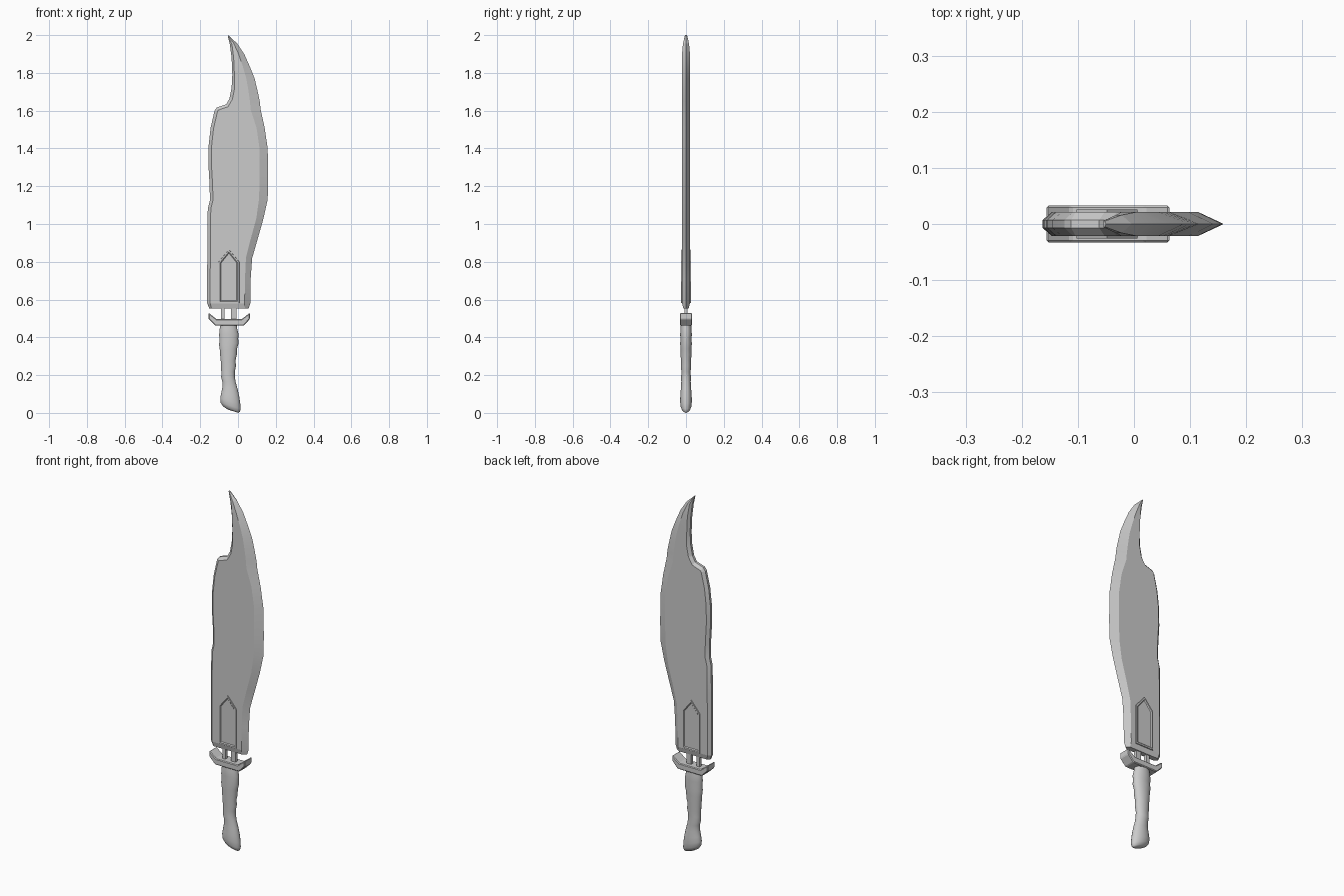
import bpy, bmesh, math
from mathutils import Vector


def make(name, verts, faces, smooth=None):
    me = bpy.data.meshes.new(name)
    me.from_pydata(verts, [], faces)
    bm = bmesh.new()
    bm.from_mesh(me)
    bmesh.ops.remove_doubles(bm, verts=bm.verts, dist=1e-5)
    bmesh.ops.recalc_face_normals(bm, faces=bm.faces)
    bm.to_mesh(me)
    bm.free()
    ob = bpy.data.objects.new(name, me)
    bpy.context.collection.objects.link(ob)
    if smooth:
        bpy.ops.object.select_all(action='DESELECT')
        ob.select_set(True)
        bpy.context.view_layer.objects.active = ob
        bpy.ops.object.shade_smooth_by_angle(angle=math.radians(smooth))
    return ob


def loft(name, rings, smooth=None):
    n = len(rings[0])
    verts = [p for r in rings for p in r]
    faces = [(i*n+j, i*n+(j+1) % n, (i+1)*n+(j+1) % n, (i+1)*n+j)
             for i in range(len(rings)-1) for j in range(n)]
    faces += [tuple(range(n))[::-1], tuple(range((len(rings)-1)*n, len(rings)*n))]
    return make(name, verts, faces, smooth)


# Blade: rows of (spine x, spine z, edge x, edge z, width of the ground edge)
T = 0.021
rows = [(-.163, .58, .065, .58, .03), (-.163, .75, .067, .71, .03),
        (-.162, .92, .075, .82, .033), (-.16, 1.08, .104, .92, .037),
        (-.149, 1.125, .135, 1.03, .038), (-.15, 1.2, .157, 1.13, .046),
        (-.157, 1.32, .16, 1.24, .045), (-.155, 1.42, .157, 1.4, .043),
        (-.145, 1.51, .141, 1.51, .043), (-.124, 1.6, .12, 1.605, .053),
        (-.112, 1.617, .115, 1.65, .052), (-.062, 1.634, .109, 1.68, .05),
        (-.045, 1.665, .1, 1.72, .047), (-.034, 1.72, .088, 1.77, .044),
        (-.03, 1.79, .064, 1.83, .037), (-.034, 1.88, .033, 1.90, .03),
        (-.043, 1.95, -.004, 1.955, .018)]
rings = [[(-.152, -.004, .553), (-.14, -.014, .553), (.036, -.014, .553), (.056, 0, .553),
          (.036, .014, .553), (-.14, .014, .553), (-.152, .004, .553)]]
for i, (xl, zl, xr, zr, w) in enumerate(rows):
    a, b = rows[max(i-1, 0)], rows[min(i+1, len(rows)-1)]
    d = Vector((b[0]-a[0], b[1]-a[1])).normalized()
    o = .016 if i < 14 else .011
    xi, zi = xl + d.y*o, zl - d.x*o
    t = T if i < 16 else .016
    rings.append([(xl, -.007, zl), (xi, -t, zi), (xr-w, -t, zr), (xr, 0, zr),
                  (xr-w, t, zr), (xi, t, zi), (xl, .007, zl)])
rings.append([(-.055, -.004, 2), (-.054, -.006, 1.999), (-.052, -.005, 1.999), (-.05, 0, 1.998),
              (-.052, .005, 1.999), (-.054, .006, 1.999), (-.055, .004, 2)])
loft("blade", rings, 12)


# Raised pointed panel frame on both faces
def arch(d, y):
    l, r, c = -.104 + d, .008 - d, -.048
    return [(l, y, .58+d), (r, y, .58+d), (r, y, .80-d*.4), (c, y, .866-d*1.35), (l, y, .80-d*.4)]


for side, s in (("front", -1), ("back", 1)):
    loft("panel_" + side, [arch(0, .015*s), arch(.002, .026*s), arch(.010, .026*s),
                           arch(.015, .0218*s)])


# Two tang rods between blade and guard
def box(name, x0, x1, y, z0, z1):
    loft(name, [[(x0, -y, z), (x1, -y, z), (x1, y, z), (x0, y, z)] for z in (z0, z1)])


box("tang_left", -.091, -.072, .009, .48, .57)
box("tang_right", -.037, -.009, .009, .48, .57)

# Cross guard with upturned ends
prof = [(-.156, .53), (-.113, .496), (.019, .496), (.063, .53),
        (.063, .497), (.03, .462), (-.121, .462), (-.156, .497)]
guard = loft("guard", [[(x, y, z) for x, z in prof] for y in (-.033, .033)])
bev = guard.modifiers.new("bevel", 'BEVEL')
bev.width = .004
bev.segments = 1

# Handle: (z, left x, right x, half depth, tilt of the ring)
grip = [(.47, -.092, -.008, .027, 0), (.445, -.097, -.004, .029, 0), (.415, -.100, .003, .031, .03),
        (.39, -.098, .001, .029, .06), (.365, -.1, .003, .031, .08), (.335, -.096, -.005, .028, .1),
        (.305, -.094, -.006, .029, .1), (.275, -.091, -.013, .026, .1), (.245, -.090, -.011, .027, .1),
        (.215, -.088, -.017, .024, .08), (.19, -.089, -.017, .026, .05), (.165, -.083, -.013, .025, 0),
        (.13, -.083, -.002, .027, -.1), (.095, -.089, .007, .030, -.2), (.065, -.094, .012, .031, -.25),
        (.040, -.092, .014, .029, -.3), (.023, -.078, .010, .023, -.3), (.013, -.055, .002, .012, -.3)]
N = 24
rings = []
for z, l, r, ry, k in grip:
    c, rx = (l+r)/2, (r-l)/2
    rings.append([(c + rx*math.cos(a), ry*math.sin(a), max(0, z + k*rx*math.cos(a)))
                  for a in (2*math.pi*j/N for j in range(N))])
loft("handle", rings, 60)
low = min(v.co.z for v in bpy.data.objects["handle"].data.vertices)
for v in bpy.data.objects["handle"].data.vertices:
    if v.co.z < .1:
        v.co.z -= low * (1 - v.co.z/.1)
